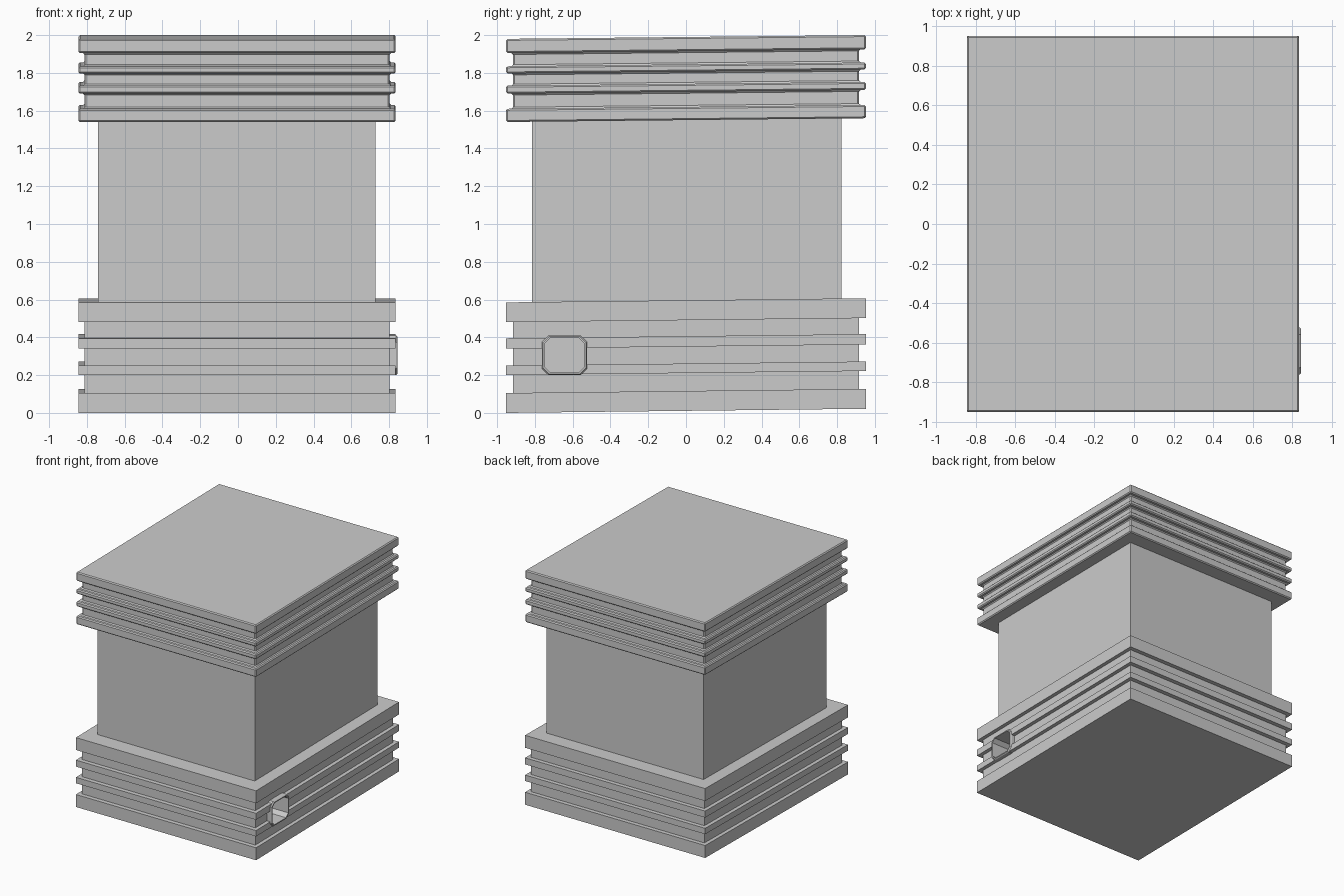
import bpy, bmesh

if "Cube" in bpy.data.objects:
    bpy.data.objects.remove(bpy.data.objects["Cube"])


def loft(name, loops, cap_ends=True):
    """Skin a list of closed point loops that have equal counts."""
    bm = bmesh.new()
    rings = [[bm.verts.new(p) for p in loop] for loop in loops]
    n = len(rings[0])
    for a, b in zip(rings, rings[1:]):
        for i in range(n):
            j = (i + 1) % n
            bm.faces.new((a[i], a[j], b[j], b[i]))
    if cap_ends:
        bm.faces.new(rings[0])
        bm.faces.new(rings[-1])
    bmesh.ops.recalc_face_normals(bm, faces=bm.faces)
    mesh = bpy.data.meshes.new(name)
    bm.to_mesh(mesh)
    bm.free()
    obj = bpy.data.objects.new(name, mesh)
    bpy.context.collection.objects.link(obj)
    return obj


def rect(hx, hy, z, slope):
    """Rectangle whose height rises gently towards the back."""
    return [(x - 0.005, y, z + slope * (y + 0.952))
            for x, y in ((-hx, -hy), (hx, -hy), (hx, hy), (-hx, hy))]


def ribbed_block(name, bands, slope):
    """Block with flanges and ribs on a slightly narrower body."""
    outer, inner = (0.84, 0.952), (0.808, 0.916)
    loops = []
    for k, (z0, z1) in enumerate(bands):
        if k:
            loops.append(rect(*inner, z0, slope))
        loops += [rect(*outer, z0, slope), rect(*outer, z1, slope)]
        if k < len(bands) - 1:
            loops.append(rect(*inner, z1, slope))
    return loft(name, loops)


def octagon(x, hy, hz, c):
    pts = ((-hy + c, -hz), (hy - c, -hz), (hy, -hz + c), (hy, hz - c),
           (hy - c, hz), (-hy + c, hz), (-hy, hz - c), (-hy, -hz + c))
    return [(x, y - 0.643, z + 0.305) for y, z in pts]


# Ribbed base
base = ribbed_block("ribbed_base",
                    [(0, 0.105), (0.20, 0.25), (0.34, 0.395), (0.48, 0.585)], 0.0115)

# Ribbed lid with lightly chamfered edges
lid = ribbed_block("ribbed_lid",
                   [(1.54, 1.61), (1.69, 1.732), (1.797, 1.835), (1.905, 1.98)], 0.0105)
bevel = lid.modifiers.new("chamfer", 'BEVEL')
bevel.width = 0.008
bevel.segments = 1

# Plain middle column, ends buried in base and lid
loft("middle_column", [[(x, y, z) for x, y in ((-0.74, -0.815), (0.727, -0.815),
                                               (0.727, 0.822), (-0.74, 0.822))]
                       for z in (0.55, 1.58)])

# Opening cut in the side of the base
cutter = loft("socket_cutter", [octagon(0.58, 0.112, 0.097, 0.032),
                                octagon(1.0, 0.112, 0.097, 0.032)])
cutter.hide_render = True
cutter.hide_viewport = True
cut = base.modifiers.new("socket_hole", 'BOOLEAN')
cut.operation = 'DIFFERENCE'
cut.solver = 'EXACT'
cut.object = cutter

# Raised socket rim with recessed interior
loft("side_socket", [octagon(0.59, 0.12, 0.105, 0.035),
                     octagon(0.836, 0.12, 0.105, 0.035),
                     octagon(0.845, 0.114, 0.099, 0.033),
                     octagon(0.845, 0.106, 0.091, 0.03),
                     octagon(0.60, 0.106, 0.091, 0.03)])
